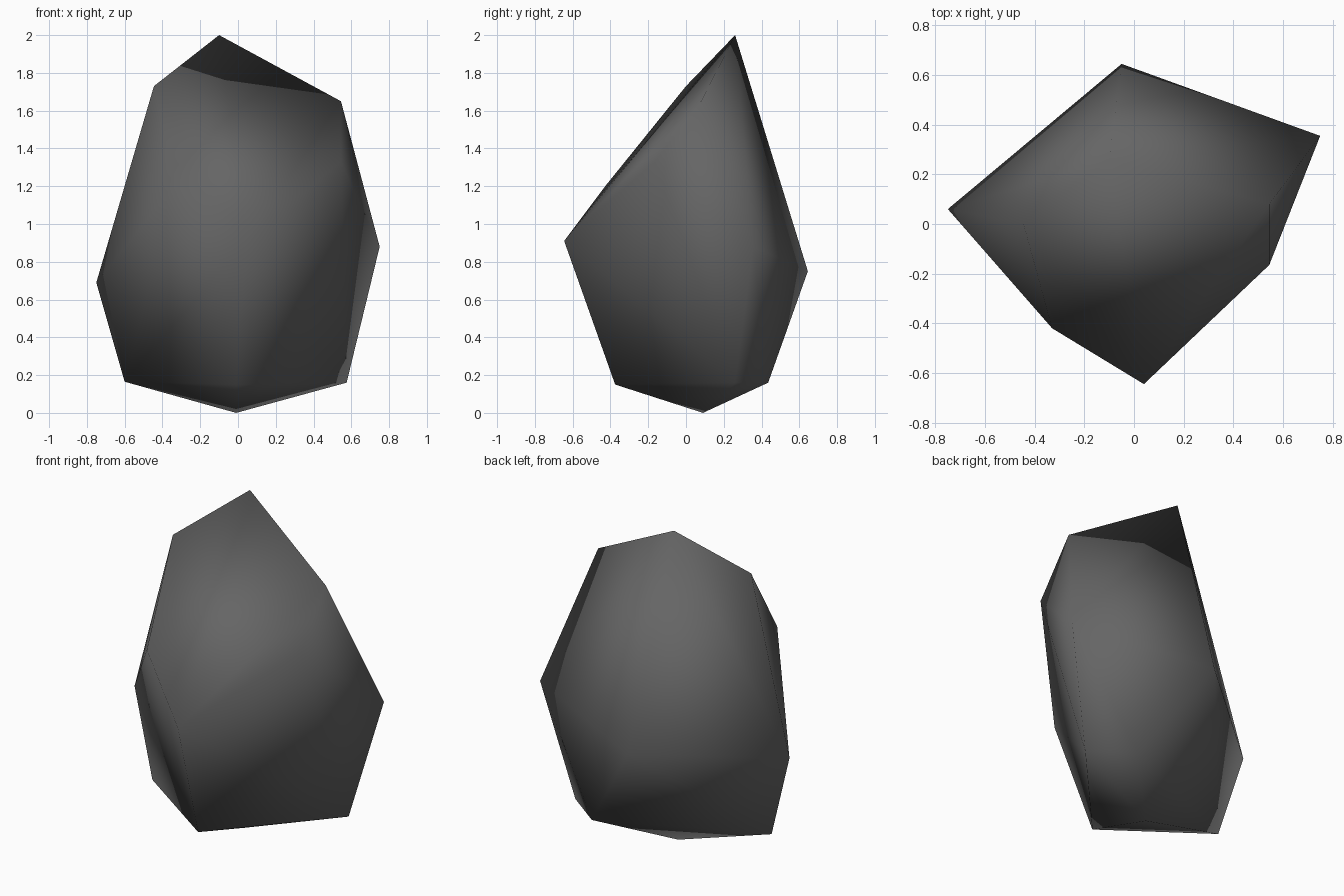
import bpy
import bmesh

# Remove the default cube
cube = bpy.data.objects.get("Cube")
if cube:
    bpy.data.objects.remove(cube, do_unlink=True)

# Dark grey stone colour
stone = bpy.data.materials.new("dark_grey_stone")
stone.use_nodes = True
grey = (0.13, 0.13, 0.13, 1.0)
stone.diffuse_color = grey
shader = next(n for n in stone.node_tree.nodes if n.type == "BSDF_PRINCIPLED")
shader.inputs["Base Color"].default_value = grey
shader.inputs["Roughness"].default_value = 0.9

# Corners of the boulder, from the ground up
base_tip = [(-0.01, 0.09, 0.0)]
lower_ring = [(-0.01, -0.375, 0.15), (0.575, 0.26, 0.16),
              (0.34, 0.435, 0.16), (-0.6, 0.02, 0.165)]
middle_ring = [(0.04, -0.645, 0.91), (0.75, 0.355, 0.88),
               (-0.05, 0.645, 0.75), (-0.75, 0.06, 0.69)]
shoulder = [(-0.33, -0.42, 1.21), (0.545, -0.165, 1.33),
            (0.545, 0.08, 1.65), (-0.445, 0.0, 1.73)]
peak = [(-0.1, 0.26, 2.0)]

# Wrap the corners in a closed faceted skin
bm = bmesh.new()
for corner in base_tip + lower_ring + middle_ring + shoulder + peak:
    bm.verts.new(corner)
bmesh.ops.convex_hull(bm, input=bm.verts[:])
bmesh.ops.recalc_face_normals(bm, faces=bm.faces[:])
for face in bm.faces:
    face.smooth = True

mesh = bpy.data.meshes.new("boulder")
bm.to_mesh(mesh)
bm.free()
mesh.materials.append(stone)
boulder = bpy.data.objects.new("boulder", mesh)
bpy.context.collection.objects.link(boulder)
